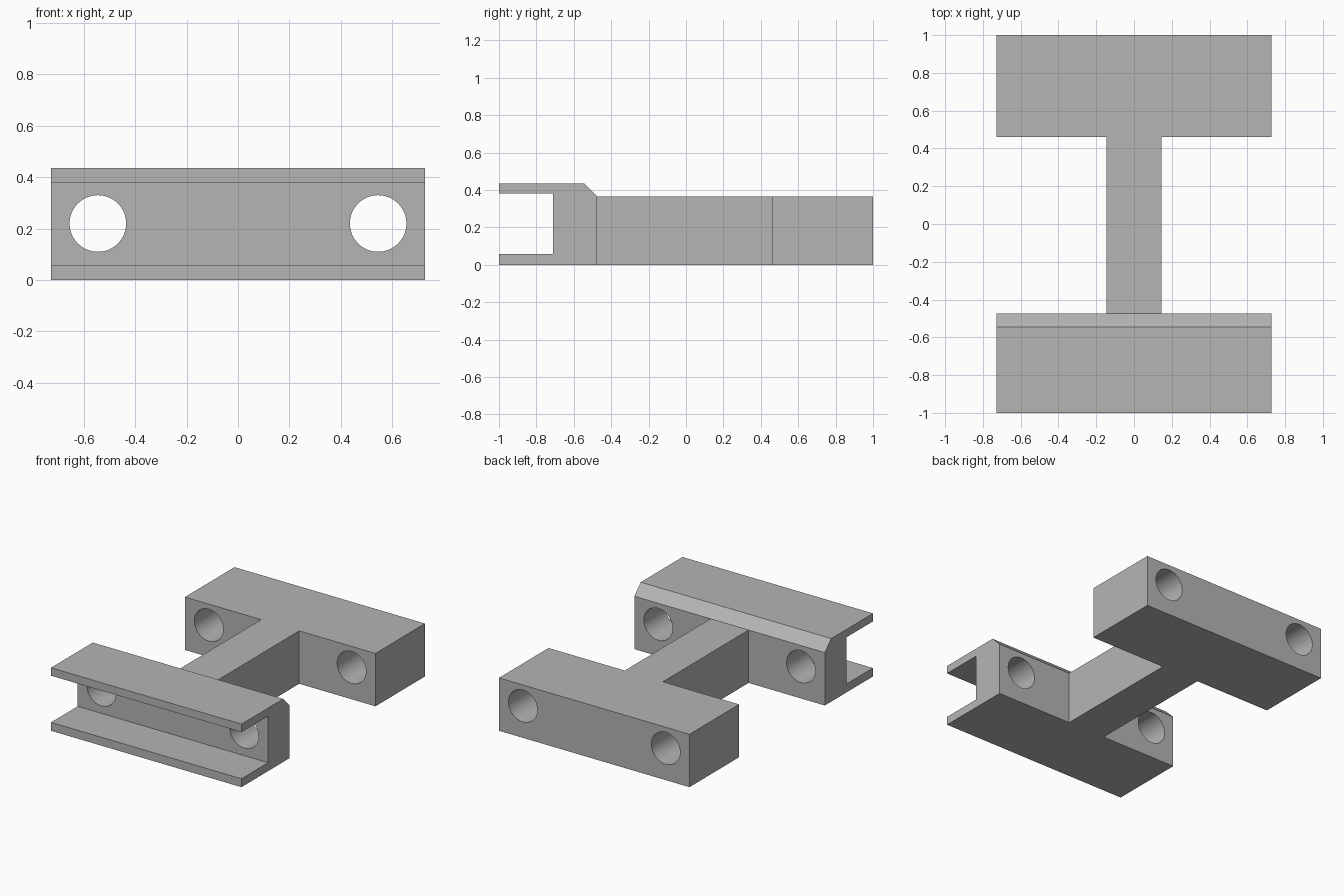
import bpy, bmesh, math
from mathutils import Vector

if "Cube" in bpy.data.objects:
    bpy.data.objects.remove(bpy.data.objects["Cube"])

HALF_W = 0.727      # half width of both crossbars
HEIGHT = 0.365      # height of stem and rear bar

grey = bpy.data.materials.new("warm grey")
grey.diffuse_color = (0.46, 0.46, 0.45, 1)
grey.use_nodes = True
grey.node_tree.nodes["Principled BSDF"].inputs["Base Color"].default_value = grey.diffuse_color


def extrude_profile(name, points, direction):
    """Closed profile of 3D points, swept along a direction."""
    bm = bmesh.new()
    face = bm.faces.new([bm.verts.new(p) for p in points])
    result = bmesh.ops.extrude_face_region(bm, geom=[face])
    moved = [g for g in result["geom"] if isinstance(g, bmesh.types.BMVert)]
    bmesh.ops.translate(bm, verts=moved, vec=Vector(direction))
    bmesh.ops.recalc_face_normals(bm, faces=bm.faces)
    mesh = bpy.data.meshes.new(name)
    bm.to_mesh(mesh)
    bm.free()
    mesh.materials.append(grey)
    obj = bpy.data.objects.new(name, mesh)
    bpy.context.collection.objects.link(obj)
    return obj


def apply_boolean(target, tool, operation):
    mod = target.modifiers.new(operation.lower(), 'BOOLEAN')
    mod.operation = operation
    mod.solver = 'EXACT'
    mod.object = tool
    bpy.context.view_layer.objects.active = target
    bpy.ops.object.modifier_apply(modifier=mod.name)
    bpy.data.objects.remove(tool, do_unlink=True)


# Front channel: C-shaped side profile with a chamfered rear top edge
channel = [(-1, 0), (-0.475, 0), (-0.475, HEIGHT), (-0.545, 0.435), (-1, 0.435),
           (-1, 0.38), (-0.71, 0.38), (-0.71, 0.058), (-1, 0.058)]
bracket = extrude_profile("slotted_bracket",
                          [(-HALF_W, y, z) for y, z in channel],
                          (2 * HALF_W, 0, 0))

# Rear bar and stem: T-shaped plan, with the stem running into the channel web
half_plan = [(0.145, -0.6), (0.145, 0.46), (HALF_W, 0.46), (HALF_W, 1)]
plan = half_plan + [(-x, y) for x, y in reversed(half_plan)]
tee = extrude_profile("rear_bar_and_stem", [(x, y, 0) for x, y in plan],
                      (0, 0, HEIGHT))
apply_boolean(bracket, tee, 'UNION')

# Two round holes running front to back through both bars
for x in (-0.545, 0.545):
    bpy.ops.mesh.primitive_cylinder_add(vertices=64, radius=0.11, depth=3,
                                        location=(x, 0, 0.22),
                                        rotation=(math.pi / 2, 0, 0))
    drill = bpy.context.object
    drill.data.materials.append(grey)
    apply_boolean(bracket, drill, 'DIFFERENCE')

# Smooth hole walls, crisp edges elsewhere
bpy.ops.object.select_all(action='DESELECT')
bracket.select_set(True)
bpy.context.view_layer.objects.active = bracket
bpy.ops.object.shade_smooth_by_angle(angle=math.radians(30))
